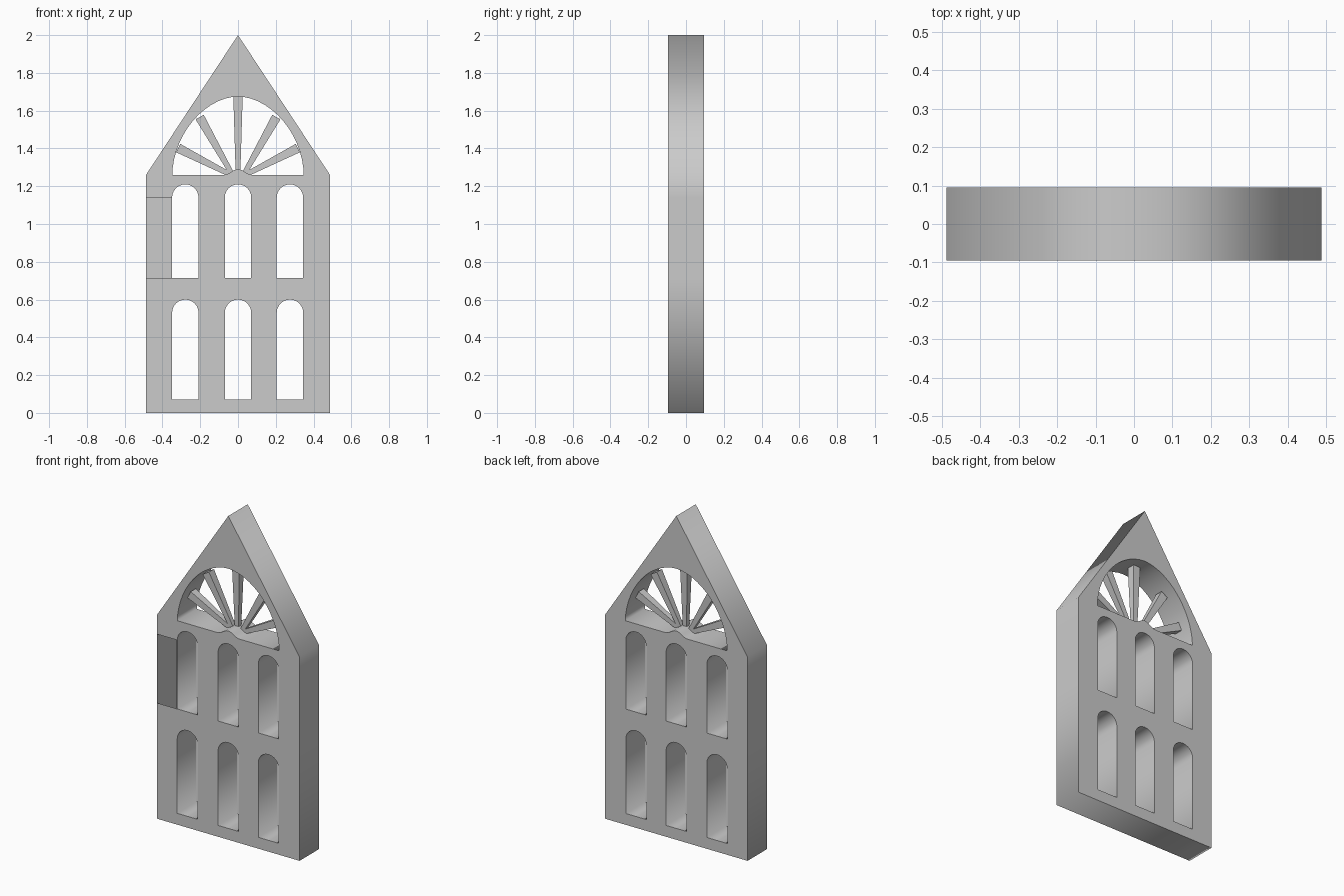
import bpy
import bmesh
from math import sin, cos, pi, radians, atan2
from mathutils import Matrix, Vector

cube = bpy.data.objects.get("Cube")
if cube:
    bpy.data.objects.remove(cube, do_unlink=True)

HALF_W, EAVES, RIDGE, HALF_D = 0.487, 1.26, 2.0, 0.095
WIN_R = 0.07

stone = bpy.data.materials.new("grey_stone")
stone.use_nodes = True
grey = (0.6, 0.6, 0.6, 1)
stone.diffuse_color = grey
stone.node_tree.nodes["Principled BSDF"].inputs["Base Color"].default_value = grey


def add_object(name, bm):
    mesh = bpy.data.meshes.new(name)
    bm.to_mesh(mesh)
    bm.free()
    mesh.materials.clear()
    mesh.materials.append(stone)
    obj = bpy.data.objects.new(name, mesh)
    bpy.context.collection.objects.link(obj)
    return obj


def arched_window(cx, sill, spring, steps=12):
    arc = [(cx + WIN_R * cos(pi * i / steps), spring + WIN_R * sin(pi * i / steps))
           for i in range(steps + 1)]
    return [(cx - WIN_R, sill), (cx + WIN_R, sill)] + arc


def fan_window(a=0.348, h=0.415, steps=28, power=1.08):
    # Flattened arch above, sill with a small central hump below
    pts = []
    for i in range(steps + 1):
        t = pi * i / steps
        c, s = cos(t), max(sin(t), 0)
        pts.append((a * abs(c) ** power * (1 if c > 0 else -1), EAVES + h * s ** power))
    for i in range(13):
        u = -1 + i / 6
        pts.append((0.075 * u, EAVES + 0.015 * (1 + cos(pi * u))))
    return pts


# Gabled wall profile with all its openings
loops = [[(-HALF_W, 0), (HALF_W, 0), (HALF_W, EAVES), (0, RIDGE), (-HALF_W, EAVES)],
         fan_window()]
for cx in (-0.279, 0, 0.275):
    loops.append(arched_window(cx, 0.07, 0.53))
    loops.append(arched_window(cx, 0.715, 1.14))

curve = bpy.data.curves.new("wall_profile", "CURVE")
curve.dimensions = "2D"
curve.fill_mode = "BOTH"
curve.extrude = HALF_D
for loop in loops:
    spline = curve.splines.new("POLY")
    spline.points.add(len(loop) - 1)
    for point, (x, z) in zip(spline.points, loop):
        point.co = (x, z, 0, 1)
    spline.use_cyclic_u = True
helper = bpy.data.objects.new("wall_profile", curve)
bpy.context.collection.objects.link(helper)
bpy.context.view_layer.update()
solid = bpy.data.meshes.new_from_object(
    helper.evaluated_get(bpy.context.evaluated_depsgraph_get()))
bpy.data.objects.remove(helper, do_unlink=True)

bm = bmesh.new()
bm.from_mesh(solid)
bpy.data.meshes.remove(solid)
bmesh.ops.transform(bm, matrix=Matrix.Rotation(radians(90), 4, "X"), verts=bm.verts)
bmesh.ops.remove_doubles(bm, verts=bm.verts, dist=0.0001)
bmesh.ops.recalc_face_normals(bm, faces=bm.faces)

# Open panel in the front, beside the upper window
panel_x = -0.279 - WIN_R
for co, no in (((0, 0, 0.715), (0, 0, 1)), ((0, 0, 1.14), (0, 0, 1)),
               ((panel_x, 0, 0), (1, 0, 0))):
    bmesh.ops.bisect_plane(bm, geom=bm.verts[:] + bm.edges[:] + bm.faces[:],
                           plane_co=co, plane_no=no, dist=0.0001)
opening = []
for f in bm.faces:
    c = f.calc_center_median()
    if f.normal.y < -0.9 and c.x < panel_x and 0.715 < c.z < 1.14:
        opening.append(f)
bmesh.ops.delete(bm, geom=opening, context="FACES")
add_object("gabled_wall", bm)


def spoke(name, inner, outer):
    # Square bar that widens toward the arch
    start, end = Vector((inner[0], 0, inner[1])), Vector((outer[0], 0, outer[1]))
    line = end - start
    bm = bmesh.new()
    bmesh.ops.create_cone(bm, cap_ends=True, segments=4, radius1=0.018, radius2=0.035,
                          depth=line.length)
    bmesh.ops.rotate(bm, verts=bm.verts, matrix=Matrix.Rotation(pi / 4, 3, "Z"))
    bmesh.ops.rotate(bm, verts=bm.verts,
                     matrix=Matrix.Rotation(atan2(line.x, line.z), 3, "Y"))
    bmesh.ops.translate(bm, verts=bm.verts, vec=(start + end) / 2)
    add_object(name, bm)


# Fan of spokes
spoke("centre_spoke", (0, 1.28), (0, 1.675))
for side, sx in (("left", 1), ("right", -1)):
    spoke(side + "_upper_spoke", (sx * 0.035, 1.27), (sx * 0.203, 1.566))
    spoke(side + "_lower_spoke", (sx * 0.05, 1.266), (sx * 0.317, 1.402))
